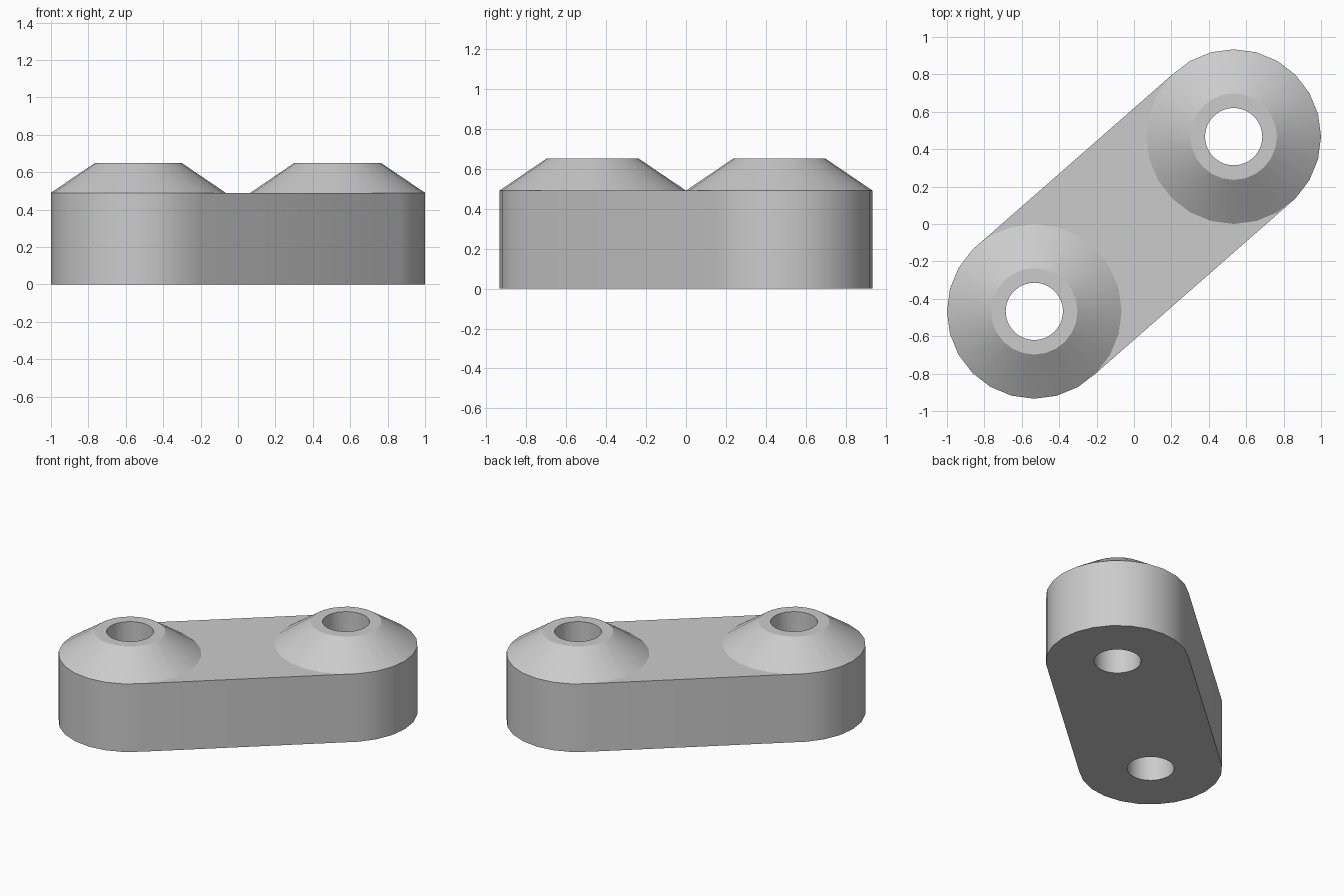
import bpy, bmesh
from math import cos, sin, radians, pi
from mathutils import Vector

cube = bpy.data.objects.get("Cube")
if cube:
    bpy.data.objects.remove(cube, do_unlink=True)

SIDES = 24
CENTRE = Vector((0.533, 0.467, 0))
R_OUTER, R_RIM, R_HOLE = 0.467, 0.231, 0.153
Z_DECK, Z_RIM = 0.49, 0.65

grey = bpy.data.materials.new("light grey")
grey.use_nodes = True
colour = (0.6, 0.6, 0.6, 1)
grey.diffuse_color = colour
grey.node_tree.nodes["Principled BSDF"].inputs["Base Color"].default_value = colour

bm = bmesh.new()


def ring(centre, radius, z, count, turn):
    """Circle of vertices starting at the tangent corner of the boss."""
    start = radians(135) + turn
    return [bm.verts.new((centre.x + radius * cos(start + 2 * pi * i / count),
                          centre.y + radius * sin(start + 2 * pi * i / count), z))
            for i in range(count)]


def band(a, b, first=0):
    """Quads between two rings of equal count."""
    n = len(a)
    for i in range(first, n):
        j = (i + 1) % n
        bm.faces.new((a[i], a[j], b[j], b[i]))


def annulus(outer, hole):
    """Flat ring from a coarse edge to a hole with twice the sides."""
    n = len(outer)
    for i in range(n):
        bm.faces.new((outer[i], outer[(i + 1) % n], hole[(2 * i + 2) % (2 * n)],
                      hole[2 * i + 1], hole[2 * i]))


# Two drilled conical bosses with their rounded ends
ends = []
for sign, turn in ((1, 0), (-1, pi)):
    c = CENTRE * sign
    base = ring(c, R_OUTER, 0, SIDES, turn)
    deck = ring(c, R_OUTER, Z_DECK, SIDES, turn)
    rim = ring(c, R_RIM, Z_RIM, SIDES, turn)
    hole_top = ring(c, R_HOLE, Z_RIM, 2 * SIDES, turn)
    hole_base = ring(c, R_HOLE, 0, 2 * SIDES, turn)
    band(base, deck, SIDES // 2)
    band(deck, rim)
    annulus(rim, hole_top)
    band(hole_top, hole_base)
    annulus(base, hole_base)
    ends.append((base, deck))

# Flat web between the bosses: top, underside and straight walls
half = SIDES // 2
(base_a, deck_a), (base_b, deck_b) = ends
for a, b in ((base_a, base_b), (deck_a, deck_b)):
    bm.faces.new(a[:half + 1] + b[:half + 1])
for (b0, d0), (b1, d1) in ((ends[0], ends[1]), (ends[1], ends[0])):
    bm.faces.new((b0[half], b1[0], d1[0], d0[half]))

bmesh.ops.recalc_face_normals(bm, faces=bm.faces)
mesh = bpy.data.meshes.new("link_plate")
bm.to_mesh(mesh)
bm.free()
mesh.materials.append(grey)
plate = bpy.data.objects.new("link_plate", mesh)
bpy.context.collection.objects.link(plate)

# Smooth the round surfaces and keep the rims crisp
bpy.ops.object.select_all(action='DESELECT')
plate.select_set(True)
bpy.context.view_layer.objects.active = plate
bpy.ops.object.shade_smooth_by_angle(angle=radians(30))
